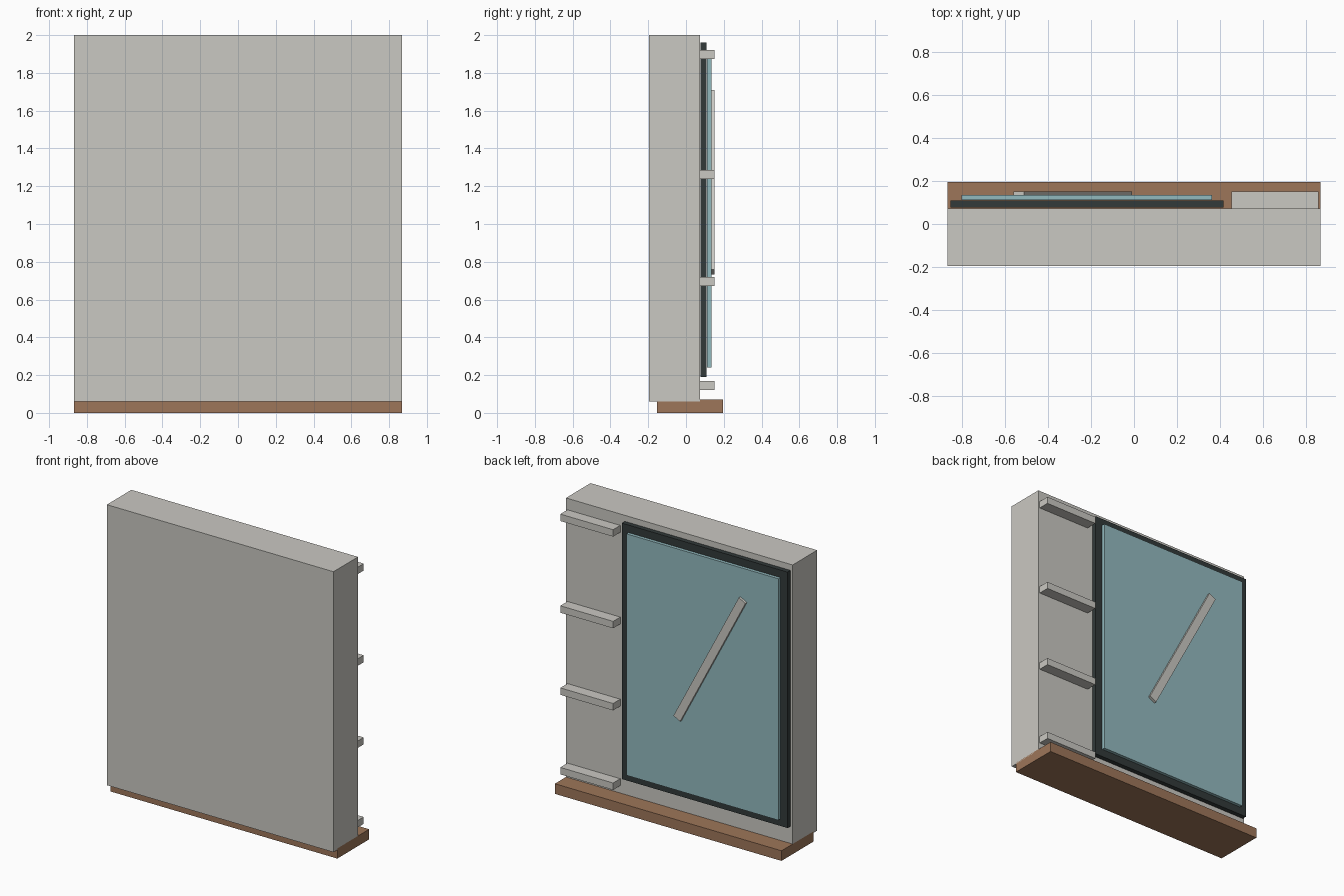
import bpy
import math

if "Cube" in bpy.data.objects:
    bpy.data.objects.remove(bpy.data.objects["Cube"])


def material(name, rgb):
    m = bpy.data.materials.new(name)
    m.diffuse_color = (*rgb, 1.0)
    m.use_nodes = True
    m.node_tree.nodes["Principled BSDF"].inputs["Base Color"].default_value = m.diffuse_color
    return m


PLASTER = material("warm_grey", (0.59, 0.58, 0.54))
WOOD = material("brown_wood", (0.34, 0.18, 0.10))
DARK = material("dark_frame", (0.032, 0.042, 0.042))
GLASS = material("pale_teal_glass", (0.29, 0.49, 0.52))


def box(name, x, y, z, mat, tilt=0.0):
    """Box from (min, max) ranges, optionally tilted about the y axis."""
    ranges = (x, y, z)
    bpy.ops.mesh.primitive_cube_add(size=1, location=[(a + b) / 2 for a, b in ranges])
    ob = bpy.context.object
    ob.name = name
    ob.scale = [b - a for a, b in ranges]
    bpy.ops.object.transform_apply(location=False, rotation=False, scale=True)
    ob.rotation_euler.y = tilt
    ob.data.materials.append(mat)
    return ob


# Wall slab standing on a wooden plinth that projects at the back
box("wall", (-0.867, 0.867), (-0.195, 0.073), (0.06, 2.0), PLASTER)
box("plinth", (-0.867, 0.867), (-0.153, 0.195), (0.0, 0.07), WOOD)

# Window: dark backing frame with a raised pane
box("window_frame", (-0.853, 0.415), (0.076, 0.108), (0.19, 1.96), DARK)
box("window_pane", (-0.80, 0.362), (0.112, 0.134), (0.24, 1.91), GLASS)

# Diagonal bar across the pane
cx, cz, half_w, half_l = -0.285, 1.22, 0.0285, 0.537
box("diagonal_bar", (cx - half_w, cx + half_w), (0.134, 0.151),
    (cz - half_l, cz + half_l), PLASTER, -math.atan2(0.50, 0.95))

# Four shelves beside the window
for i, z in enumerate((0.145, 0.695, 1.263, 1.897)):
    box(f"shelf_{i + 1}", (0.452, 0.856), (0.07, 0.151), (z - 0.024, z + 0.024), PLASTER)
